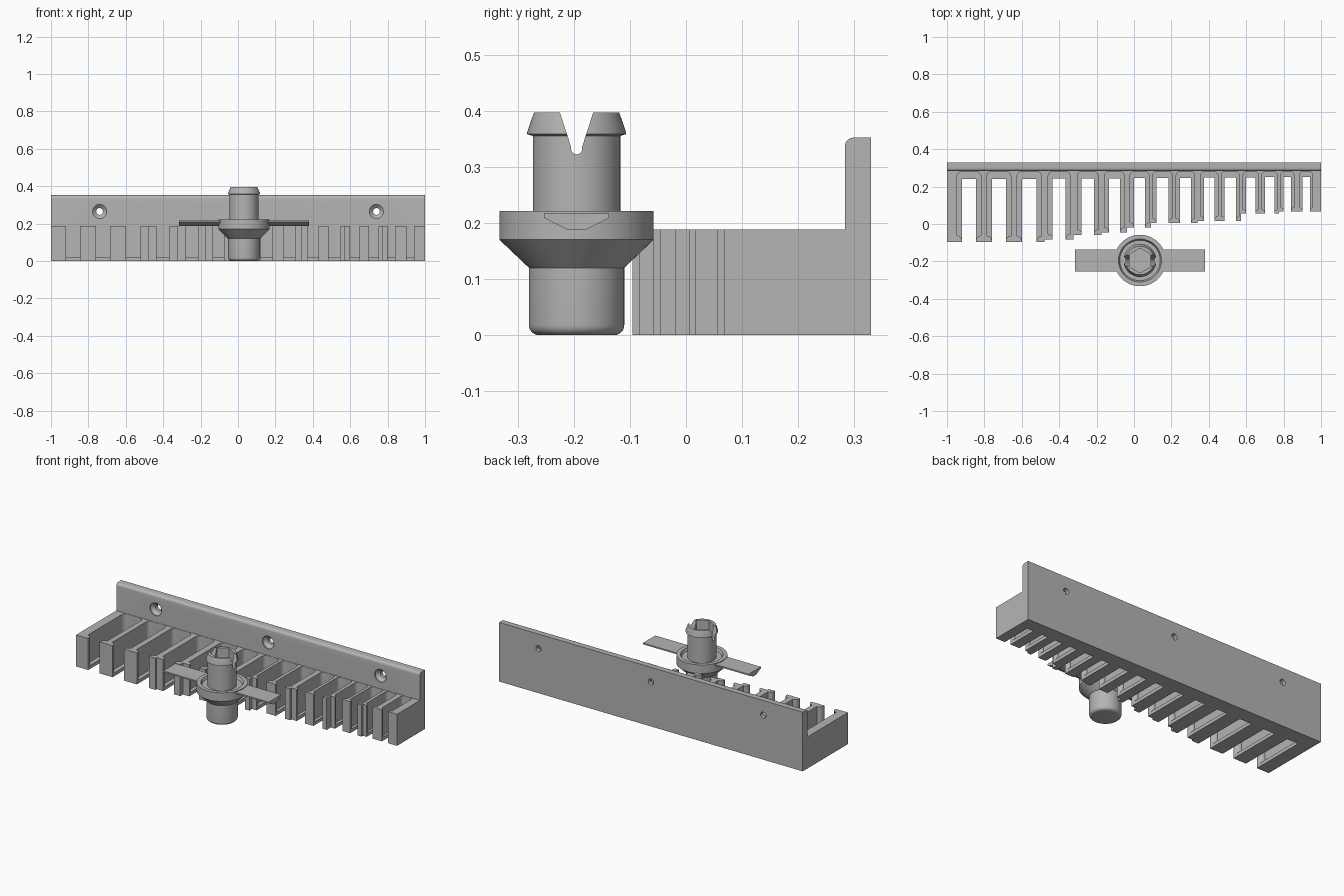
import bpy, bmesh, math
from mathutils import Matrix, Vector

if "Cube" in bpy.data.objects:
    bpy.data.objects.remove(bpy.data.objects["Cube"])

grey = bpy.data.materials.new("plain_grey")
grey.use_nodes = True
colour = (0.46, 0.46, 0.46, 1)
grey.diffuse_color = colour
grey.node_tree.nodes["Principled BSDF"].inputs["Base Color"].default_value = colour


def finish(name, bm):
    bmesh.ops.recalc_face_normals(bm, faces=bm.faces)
    mesh = bpy.data.meshes.new(name)
    bm.to_mesh(mesh)
    bm.free()
    mesh.materials.append(grey)
    obj = bpy.data.objects.new(name, mesh)
    bpy.context.collection.objects.link(obj)
    return obj


def prism(name, points, frame, depth):
    """Extrude a 2D outline; frame maps (u, v, depth) to the world."""
    bm = bmesh.new()
    face = bm.faces.new([bm.verts.new(frame(u, v, 0)) for u, v in points])
    top = bmesh.ops.extrude_face_region(bm, geom=[face])["geom"]
    shift = Vector(frame(0, 0, depth)) - Vector(frame(0, 0, 0))
    bmesh.ops.translate(bm, vec=shift, verts=[g for g in top if isinstance(g, bmesh.types.BMVert)])
    return finish(name, bm)


def lathe(name, profile, centre, axis="Z", steps=64):
    """Turn an open (radius, height) profile that starts and ends on the axis."""
    bm = bmesh.new()
    verts = [bm.verts.new((r, 0, h)) for r, h in profile]
    edges = [bm.edges.new(pair) for pair in zip(verts, verts[1:])]
    bmesh.ops.spin(bm, geom=verts + edges, cent=(0, 0, 0), axis=(0, 0, 1),
                   angle=math.tau, steps=steps, use_duplicate=False)
    bmesh.ops.remove_doubles(bm, verts=bm.verts, dist=1e-5)
    if axis == "Y":
        bm.transform(Matrix.Rotation(-math.pi / 2, 4, "X"))
    bm.transform(Matrix.Translation(centre))
    return finish(name, bm)


def cut(obj, cutters):
    for c in cutters:
        c.hide_render = True
        mod = obj.modifiers.new("cut", "BOOLEAN")
        mod.operation, mod.solver, mod.object = "DIFFERENCE", "EXACT", c
    bpy.context.view_layer.update()
    graph = bpy.context.evaluated_depsgraph_get()
    mesh = bpy.data.meshes.new_from_object(obj.evaluated_get(graph))
    obj.modifiers.clear()
    obj.data = mesh
    for c in cutters:
        bpy.data.objects.remove(c)


def smooth(obj):
    bpy.ops.object.select_all(action="DESELECT")
    obj.select_set(True)
    bpy.context.view_layer.objects.active = obj
    bpy.ops.object.shade_smooth_by_angle(angle=math.radians(30))


def arc(cx, cy, r, start, end, n=6):
    return [(cx + r * math.cos(math.radians(start + (end - start) * i / n)),
             cy + r * math.sin(math.radians(start + (end - start) * i / n))) for i in range(n + 1)]


# Comb slots: left edge, right edge, front y
slots = [(-.92, -.845, -.095), (-.76, -.685, -.095), (-.60, -.52, -.095),
         (-.435, -.365, -.083), (-.28, -.215, -.058), (-.135, -.075, -.046),
         (0, .06, -.02), (.12, .185, .005), (.245, .305, .005),
         (.375, .43, .017), (.485, .545, .017), (.60, .65, .055),
         (.70, .75, .055), (.80, .84, .068), (.90, .94, .068)]
BACK, PLATE = .33, .283


def comb_outline(undercut):
    pts = [(-1, BACK), (-1, slots[0][2])]
    for i, (a, b, front) in enumerate(slots):
        t = i / (len(slots) - 1)
        if undercut:
            # Wide pocket with rounded back corners and a narrow curved mouth
            g = .027 - .013 * t
            r = .028 - .008 * t
            left = [(a, front), (a, front + .006)]
            left += arc(a - g, front + .006, g, 0, 90)[1:]
            left += arc(a - g + r, PLATE - .002 - r, r, 180, 90)
        else:
            left = [(a, front), (a, .24 + .012 * t)]
        right = [(a + b - x, y) for x, y in reversed(left)]
        pts += left + right
        if i + 1 < len(slots) and slots[i + 1][2] != front:
            mid = (b + slots[i + 1][0]) / 2
            pts += [(mid, front), (mid, slots[i + 1][2])]
    return pts + [(1, slots[-1][2]), (1, BACK)]


# Comb: thin ledge layer below, undercut layer above
LEDGE, TOP = .02, .188
prism("comb_ledge", comb_outline(False), lambda u, v, d: (u, v, d), LEDGE)
smooth(prism("comb_teeth", comb_outline(True), lambda u, v, d: (u, v, LEDGE + d), TOP - LEDGE))

# Wall plate with rounded front top edge and countersunk screw holes
side = [(BACK, 0), (BACK, .352), *arc(PLATE + .016, .336, .016, 90, 180), (PLATE, 0)]
plate = prism("wall_plate", side, lambda u, v, d: (d - 1, u, v), 2)
hole = [(0, -.01), (.038, -.01), (.038, .006), (.018, .024), (.018, .08), (0, .08)]
cut(plate, [lathe("screw_hole_cutter", hole, (x, PLATE, .265), "Y", 32) for x in (-.74, 0, .74)])
smooth(plate)

# Pin: rounded foot, flared collar with recessed top, barbed head
PX, PY = .032, -.195
pin_profile = [(0, 0), *arc(.067, .018, .018, -90, 0), (.085, .12), (.1375, .17),
               (.1375, .221), (.115, .221), (.108, .205), (.078, .205), (.078, .355),
               (.088, .358), (.088, .362), (.076, .397), (0, .397)]
pin = lathe("pin", pin_profile, (PX, PY, 0))
hexagon = arc(PX, PY, .066, 90, 450)[:-1]
bore = prism("bore_cutter", hexagon, lambda u, v, d: (u, v, .2 + d), .3)
notch_half = [(.034, .41), (.010, .336)]
notch_points = ([(PY + y, z) for y, z in notch_half] + arc(PY, .332, .010, 0, -180)
                + [(PY - y, z) for y, z in reversed(notch_half)])
notch = prism("notch_cutter", notch_points, lambda u, v, d: (PX - .15 + d, u, v), .3)
cut(pin, [bore, notch])
smooth(pin)

# Pointer wings: flat top, chamfered underside
wing = [(-.058, .217), (-.058, .209), (-.015, .187), (.015, .187), (.058, .209), (.058, .217)]
for name, s in (("left_wing", 1), ("right_wing", -1)):
    prism(name, wing, lambda u, v, d: (PX + s * (.117 + d), PY + u, v), .231)
